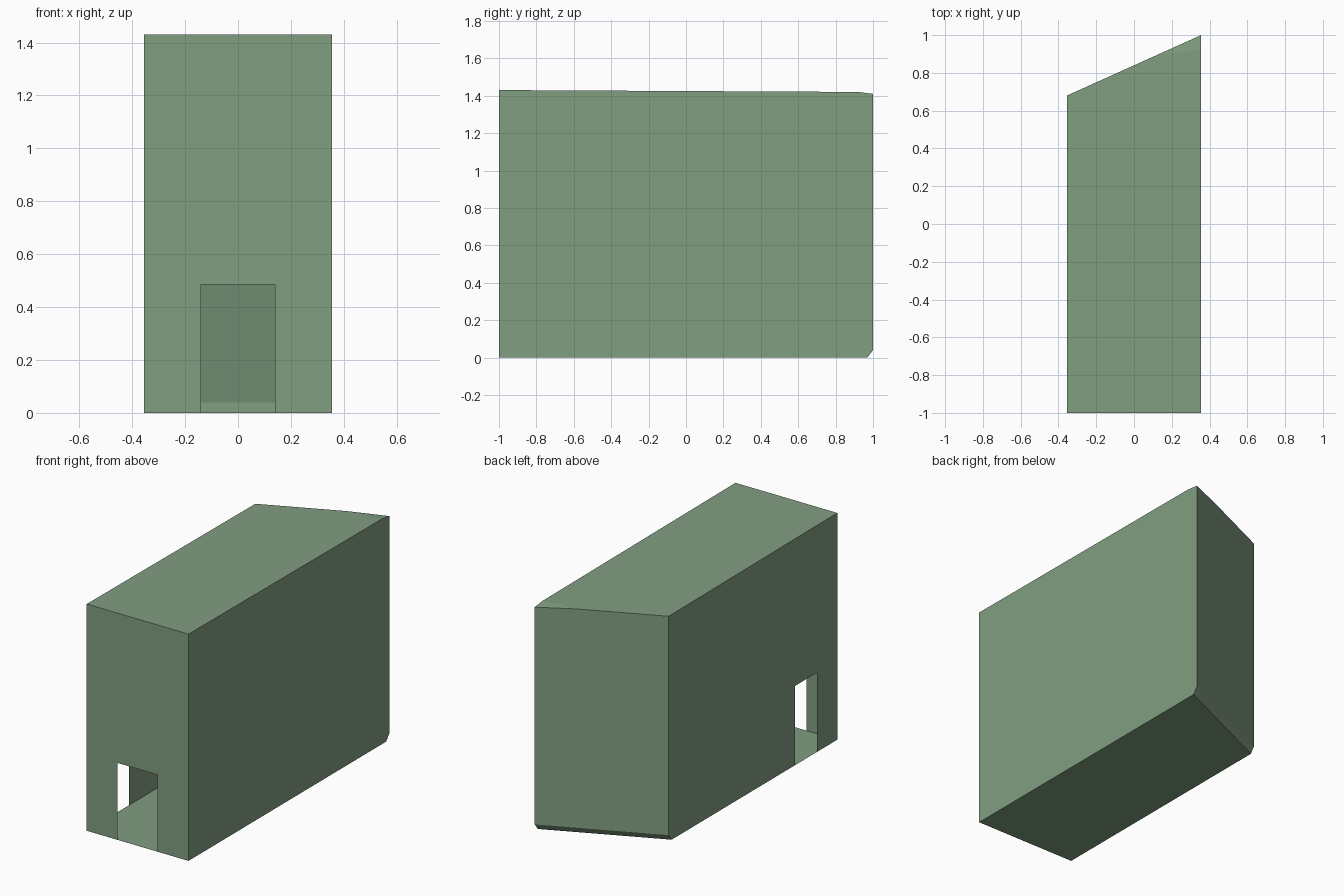
import bpy

if "Cube" in bpy.data.objects:
    bpy.data.objects.remove(bpy.data.objects["Cube"])

W = 0.355                       # half width
FRONT, H = -1.0, 1.43


def back(x, inset=0.0):
    """y of the slanted rear wall at a given x."""
    return 0.84 + 0.16 * x / W - inset


def sheet(name, faces):
    """Flat panels, each a loop of points."""
    verts, polys = [], []
    for loop in faces:
        polys.append(range(len(verts), len(verts) + len(loop)))
        verts += loop
    me = bpy.data.meshes.new(name)
    me.from_pydata(verts, [], [list(p) for p in polys])
    ob = bpy.data.objects.new(name, me)
    bpy.context.collection.objects.link(ob)
    mat = bpy.data.materials.get("green") or bpy.data.materials.new("green")
    mat.diffuse_color = (0.22, 0.34, 0.22, 1)
    mat.use_nodes = True
    mat.node_tree.nodes["Principled BSDF"].inputs["Base Color"].default_value = mat.diffuse_color
    me.materials.append(mat)
    return ob


# Rear corner points: chamfer foot, chamfer top and eaves
foot = {s: (s * W, back(s * W, 0.03), 0) for s in (-1, 1)}
knee = {s: (s * W, back(s * W), 0.04) for s in (-1, 1)}
eave = {-1: (-W, back(-W), 1.42), 1: (W, back(W), 1.41)}
shoulder = (W, 0.92, 1.42)
ridge = (0.13, back(0.13), 1.42)

# Front wall with doorway
profile = [(-W, 0), (-0.14, 0), (-0.14, 0.485), (0.14, 0.485),
           (0.14, 0), (W, 0), (W, H), (-W, H)]
sheet("front_wall", [[(x, FRONT, z) for x, z in profile]])

# Left wall with side doorway
door = [(FRONT, 0), (-0.80, 0), (-0.80, 0.50), (-0.58, 0.50), (-0.58, 0)]
sheet("left_wall", [([(-W, y, z) for y, z in door]
                     + [foot[-1], knee[-1], eave[-1], (-W, FRONT, H)])[::-1]])

# Right wall
sheet("right_wall", [[(W, FRONT, 0), foot[1], knee[1], eave[1], shoulder,
                      (W, FRONT, H)]])

# Slanted rear wall with chamfered foot
sheet("rear_wall", [[knee[1], knee[-1], eave[-1], ridge, eave[1]],
                    [foot[1], foot[-1], knee[-1], knee[1]]])

# Floor and roof with drooping rear corner
sheet("floor", [[(W, FRONT, 0), (-W, FRONT, 0), foot[-1], foot[1]]])
sheet("roof", [[(-W, FRONT, H), (W, FRONT, H), shoulder, ridge, eave[-1]],
               [shoulder, eave[1], ridge]])

# Inner partition
yb = back(0.07)
sheet("partition", [[(0.07, 0, 0), (0.07, yb - 0.03, 0), (0.07, yb, 0.04),
                     (0.07, yb, 1.42), (0.07, 0, 1.42)]])
